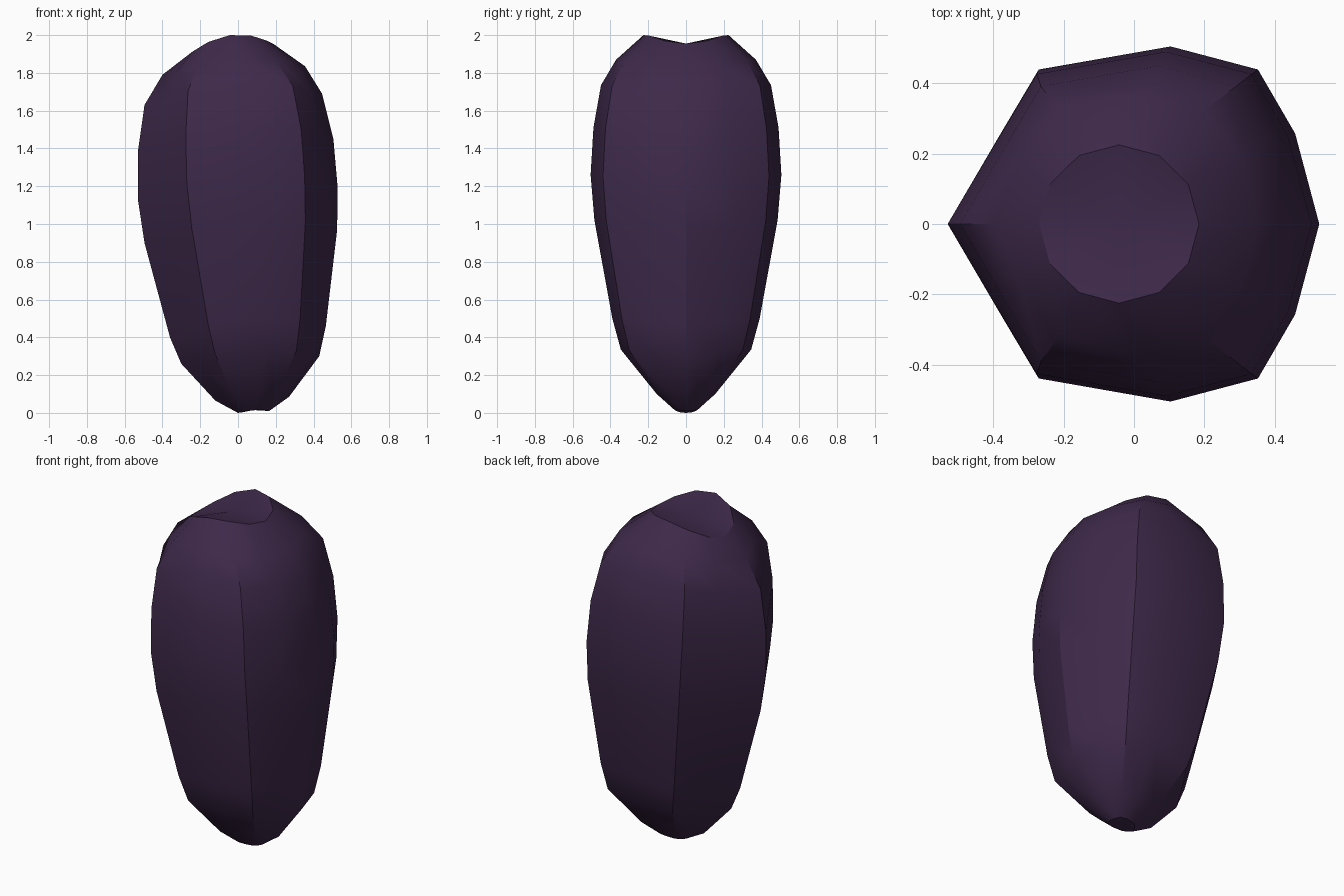
import bpy
import bmesh
from math import cos, sin, radians

cube = bpy.data.objects.get("Cube")
if cube:
    bpy.data.objects.remove(cube, do_unlink=True)

# Dark purple skin
skin = bpy.data.materials.new("dark_purple_skin")
skin.use_nodes = True
colour = (0.048, 0.022, 0.068, 1)
skin.diffuse_color = colour
shader = skin.node_tree.nodes["Principled BSDF"]
shader.inputs["Base Color"].default_value = colour
shader.inputs["Roughness"].default_value = 0.8

# Rings from rim to tip: left x, left z, right x, right z, side y, side z
RINGS = [
    (-0.27, 1.89, 0.185, 1.955, 0.225, 2.0),
    (-0.40, 1.79, 0.355, 1.835, 0.37, 1.87),
    (-0.495, 1.63, 0.445, 1.69, 0.45, 1.735),
    (-0.53, 1.385, 0.505, 1.45, 0.49, 1.51),
    (-0.53, 1.13, 0.527, 1.2, 0.505, 1.26),
    (-0.495, 0.90, 0.525, 0.97, 0.485, 1.02),
    (-0.36, 0.40, 0.465, 0.46, 0.39, 0.50),
    (-0.30, 0.26, 0.43, 0.30, 0.345, 0.335),
    (-0.12, 0.065, 0.27, 0.085, 0.155, 0.10),
    (0.0, 0.0, 0.165, 0.01, 0.06, 0.015),
]

# Half of the angular body section, mirrored across y
HALF = [(1, 0), (0.87, 0.51), (0.67, 0.87), (0.2, 1), (-0.51, 0.87), (-0.72, 0.5), (-1, 0)]
SECTION = HALF + [(u, -v) for u, v in HALF[-2:0:-1]]


def ring_points(index):
    """One saddle-shaped ring, round at the rim and angular below it."""
    xl, zl, xr, zr, ys, zs = RINGS[index]
    blend = min(1, index / 2)
    mid_z = (zl + zr) / 2
    points = []
    for k, (u, v) in enumerate(SECTION):
        a = radians(30 * k)
        u = cos(a) + (u - cos(a)) * blend
        v = sin(a) + (v - sin(a)) * blend
        z = mid_z + (zr - zl) / 2 * cos(a) + (zs - mid_z) * sin(a) ** 2
        points.append(((xl + xr) / 2 + (xr - xl) / 2 * u, ys * v, z))
    return points


# Body: bridge the rings and close both ends
bm = bmesh.new()
rings = [[bm.verts.new(p) for p in ring_points(i)] for i in range(len(RINGS))]
count = len(SECTION)
for upper, lower in zip(rings, rings[1:]):
    for k in range(count):
        n = (k + 1) % count
        bm.faces.new((upper[k], lower[k], lower[n], upper[n]))

top = bm.verts.new((-0.04, 0, 1.955))
tip = bm.verts.new((0.08, 0, 0.015))
for k in range(count):
    n = (k + 1) % count
    bm.faces.new((rings[0][k], rings[0][n], top))
    bm.faces.new((rings[-1][n], rings[-1][k], tip))
bmesh.ops.recalc_face_normals(bm, faces=bm.faces[:])

mesh = bpy.data.meshes.new("pod_body")
bm.to_mesh(mesh)
bm.free()
mesh.materials.append(skin)
body = bpy.data.objects.new("pod_body", mesh)
bpy.context.collection.objects.link(body)

# Smooth skin with sharp lengthwise ridges
bpy.ops.object.select_all(action="DESELECT")
body.select_set(True)
bpy.context.view_layer.objects.active = body
bpy.ops.object.shade_smooth_by_angle(angle=radians(30))
